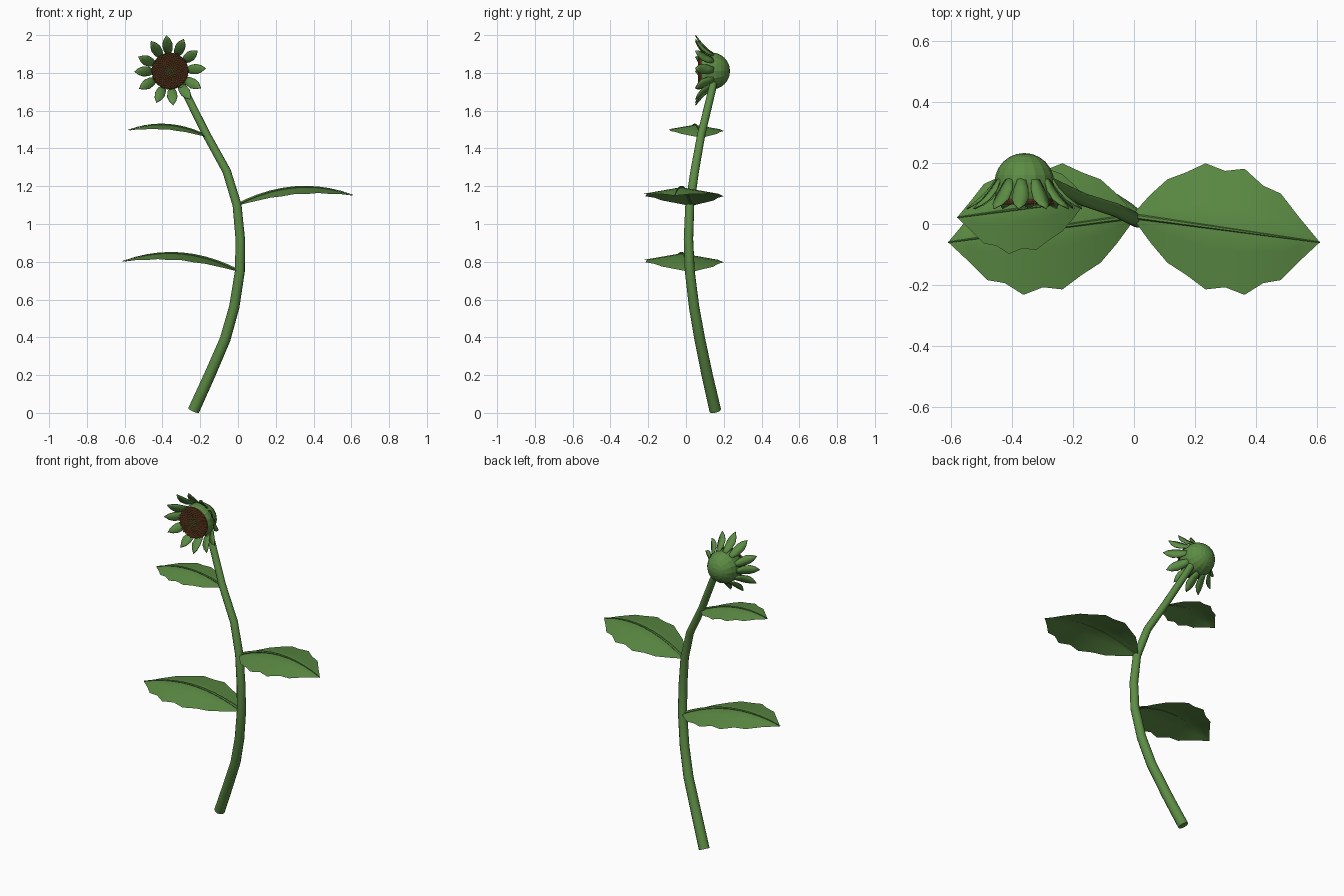
import bpy, bmesh, math, random
from mathutils import Vector, Matrix

random.seed(4)
cube = bpy.data.objects.get("Cube")
if cube:
    bpy.data.objects.remove(cube, do_unlink=True)


def material(name, rgb):
    m = bpy.data.materials.new(name)
    m.use_nodes = True
    m.diffuse_color = (*rgb, 1)
    m.node_tree.nodes["Principled BSDF"].inputs["Base Color"].default_value = (*rgb, 1)
    return m


GREEN = material("leaf green", (0.107, 0.262, 0.058))
BROWN = material("seed brown", (0.21, 0.08, 0.026))
OLIVE = material("olive centre", (0.14, 0.15, 0.04))
DARK = material("dark brown", (0.09, 0.035, 0.014))


def finish(bm, name, mats, smooth=None):
    me = bpy.data.meshes.new(name)
    bm.to_mesh(me)
    bm.free()
    for m in mats:
        me.materials.append(m)
    ob = bpy.data.objects.new(name, me)
    bpy.context.collection.objects.link(ob)
    if smooth:
        select(ob)
        bpy.ops.object.shade_smooth_by_angle(angle=math.radians(smooth))
    return ob


def select(ob):
    bpy.ops.object.select_all(action='DESELECT')
    ob.select_set(True)
    bpy.context.view_layer.objects.active = ob


def tube(name, points, r0, r1, sides):
    """Tapered tube along a path."""
    cu = bpy.data.curves.new(name, 'CURVE')
    cu.dimensions = '3D'
    cu.bevel_depth = 1
    cu.bevel_resolution = sides // 2 - 2
    cu.use_fill_caps = True
    sp = cu.splines.new('POLY')
    sp.points.add(len(points) - 1)
    for i, p in enumerate(points):
        sp.points[i].co = (*p, 1)
        sp.points[i].radius = r0 + (r1 - r0) * i / (len(points) - 1)
    cu.materials.append(GREEN)
    ob = bpy.data.objects.new(name, cu)
    bpy.context.collection.objects.link(ob)
    select(ob)
    bpy.ops.object.convert(target='MESH')
    bpy.ops.object.shade_smooth_by_angle(angle=math.radians(40))


def grid(bm, rows):
    """Quads between rows of points, all rows the same length."""
    vs = [[bm.verts.new(p) for p in row] for row in rows]
    for a, b in zip(vs, vs[1:]):
        for i in range(len(a) - 1):
            bm.faces.new((a[i], b[i], b[i + 1], a[i + 1]))
    bmesh.ops.remove_doubles(bm, verts=bm.verts, dist=1e-5)


# Stem
tube("stem", [(-0.235, 0.155, 0.013), (-0.15, 0.112, 0.2), (-0.068, 0.073, 0.39),
              (-0.02, 0.043, 0.56), (0.01, 0.02, 0.75), (0.012, 0.013, 0.92),
              (-0.005, 0.02, 1.1), (-0.06, 0.046, 1.28), (-0.165, 0.08, 1.47),
              (-0.285, 0.138, 1.71), (-0.32, 0.15, 1.78)], 0.031, 0.019, 12)

# Scalloped leaves: (position along the blade, half width)
OUTLINE = [(0, 0.012), (0.09, 0.08), (0.18, 0.137), (0.28, 0.168), (0.385, 0.207),
           (0.49, 0.191), (0.595, 0.207), (0.695, 0.16), (0.79, 0.142),
           (0.89, 0.072), (1, 0)]


def leaf(name, base, side, scale):
    def spine(t):
        return Vector(base) + scale * Vector(
            (side * 0.61 * t, -0.085 * t, 0.05 * t + 0.27 * t * (1 - t)))

    rows = []
    for t, w in OUTLINE:
        row = []
        for k in range(-3, 4):
            f = side * k / 3
            drop = 0.035 * abs(f) * w / 0.2
            row.append(spine(t) + scale * Vector((0, f * w, -drop)))
        rows.append(row)
    bm = bmesh.new()
    grid(bm, rows)
    finish(bm, name, [GREEN], 40)
    rib = [spine(t) + Vector((0, 0, 0.003)) for t, _ in OUTLINE]
    tube(name + "_midrib", rib, 0.009 * scale, 0.002, 6)


leaf("left_leaf", (0, 0.025, 1.1), 1, 1)
leaf("lower_right_leaf", (0, 0.025, 0.75), -1, 1)
leaf("upper_right_leaf", (-0.16, 0.08, 1.46), -1, 0.69)

# Flower head: round green back with a straight rim
HEAD = Vector((-0.36, 0.135, 1.81))
R = 0.098


def around(angle, radius, y):
    return HEAD + Vector((radius * math.sin(angle), y, radius * math.cos(angle)))


profile = [(0.09, -0.055), (R, -0.03)]
profile += [(R * math.cos(a), R * math.sin(a))
            for a in (math.pi / 2 * i / 6 for i in range(7))]
bm = bmesh.new()
grid(bm, [[around(math.tau * i / 16, r, y) for i in range(17)] for r, y in profile])
bmesh.ops.recalc_face_normals(bm, faces=bm.faces)
finish(bm, "flower_back", [GREEN])

# Seed disc
bm = bmesh.new()
bmesh.ops.create_cone(bm, cap_ends=True, segments=24, radius1=0.094, radius2=0.094,
                      depth=0.012, matrix=Matrix.Translation(HEAD + Vector((0, -0.057, 0)))
                      @ Matrix.Rotation(math.pi / 2, 4, 'X'))
finish(bm, "seed_disc", [DARK])

# Seeds in a spiral, greener in the middle
bm = bmesh.new()
COUNT = 240
for i in range(COUNT):
    p = around(i * 2.39996, 0.094 * math.sqrt((i + 0.5) / COUNT), -0.066)
    made = bmesh.ops.create_icosphere(bm, subdivisions=1, radius=0.0068,
                                      matrix=Matrix.Translation(p))
    for f in {f for v in made["verts"] for f in v.link_faces}:
        f.material_index = 1 if i < 16 else 0
finish(bm, "seeds", [BROWN, OLIVE])

# Pointed sepals sweeping outward and forward: (radius, depth, half width)
SEPAL = [(0.088, 0.02, 0.012), (0.112, -0.015, 0.024), (0.14, -0.045, 0.027),
         (0.166, -0.066, 0.018), (0.19, -0.085, 0)]
bm = bmesh.new()
for i in range(12):
    a = math.tau * i / 12 - 0.06 + random.uniform(-0.07, 0.07)
    s = random.uniform(0.9, 1.0) if i else 1
    across = Vector((math.cos(a), 0, -math.sin(a)))
    rows = []
    for r, y, w in SEPAL:
        mid = around(a, 0.088 + (r - 0.088) * s, y)
        lift = Vector((0, -0.3 * w, 0))
        rows.append([mid - across * w + lift, mid, mid + across * w + lift])
    grid(bm, rows)
sepals = finish(bm, "sepals", [GREEN], 40)
thick = sepals.modifiers.new("thickness", 'SOLIDIFY')
thick.thickness = 0.005
thick.offset = 0
